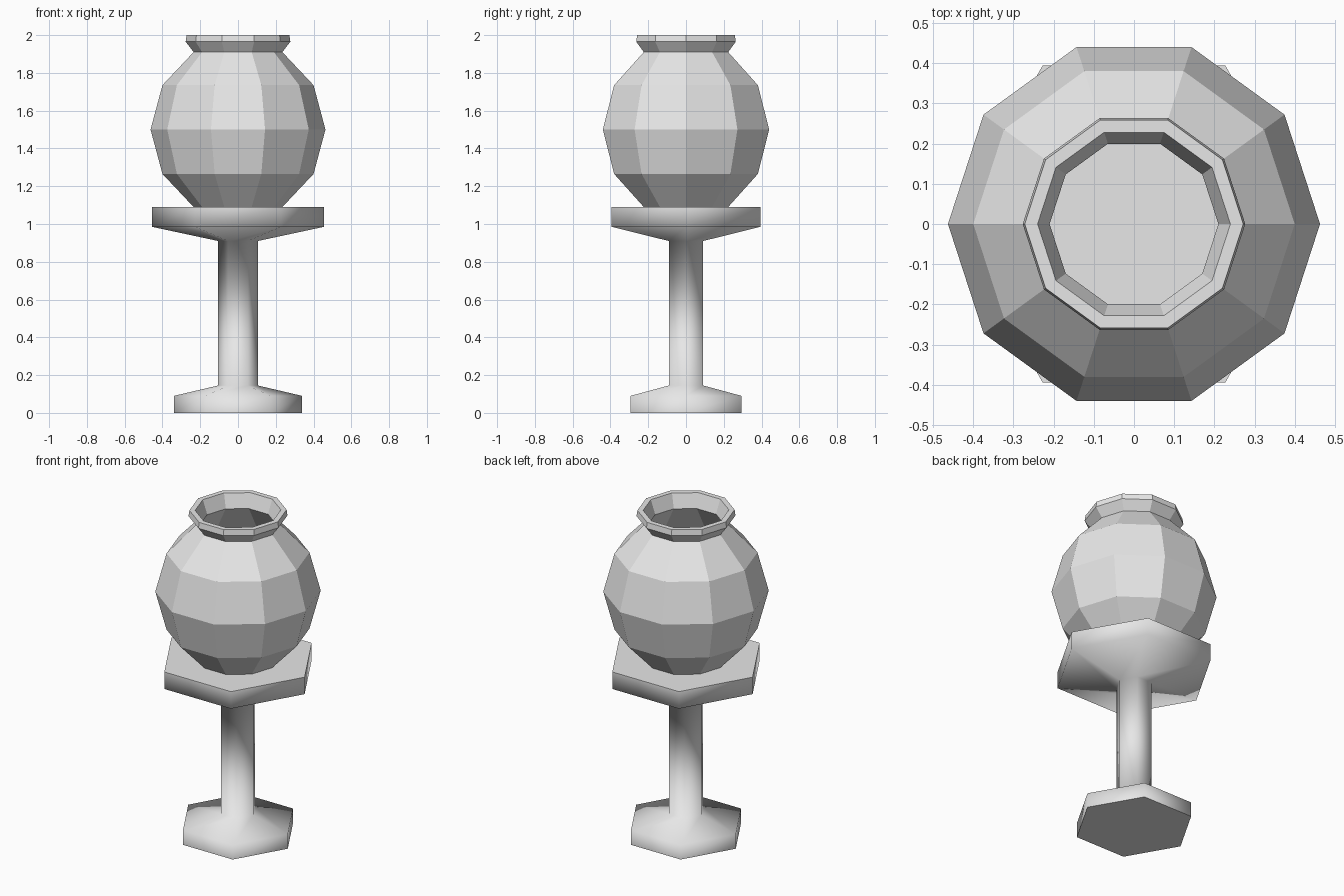
import bpy
import bmesh
from math import cos, sin, tau, radians

cube = bpy.data.objects.get("Cube")
if cube:
    bpy.data.objects.remove(cube, do_unlink=True)

grey = bpy.data.materials.new("plain_grey")
grey.use_nodes = True
grey.diffuse_color = (0.8, 0.8, 0.8, 1)
grey.node_tree.nodes["Principled BSDF"].inputs["Base Color"].default_value = (0.8, 0.8, 0.8, 1)


def lathe(name, profile, sides):
    """Sweep (radius, height) points round z, with a flat cap at both ends."""
    bm = bmesh.new()
    rings = [[bm.verts.new((r * cos(tau * i / sides), r * sin(tau * i / sides), z))
              for i in range(sides)] for r, z in profile]
    for low, high in zip(rings, rings[1:]):
        for i in range(sides):
            j = (i + 1) % sides
            bm.faces.new((low[i], low[j], high[j], high[i]))
    bm.faces.new(rings[0][::-1])
    bm.faces.new(rings[-1])
    mesh = bpy.data.meshes.new(name)
    bm.to_mesh(mesh)
    bm.free()
    mesh.materials.append(grey)
    obj = bpy.data.objects.new(name, mesh)
    bpy.context.collection.objects.link(obj)
    return obj


# Six-sided pedestal: foot, stem and table top, softly shaded round the sides
pedestal = lathe("pedestal", [(0.34, 0), (0.34, 0.09), (0.105, 0.145),
                              (0.105, 0.91), (0.455, 0.985), (0.455, 1.09)], 6)
bpy.ops.object.select_all(action='DESELECT')
pedestal.select_set(True)
bpy.context.view_layer.objects.active = pedestal
bpy.ops.object.shade_smooth_by_angle(angle=radians(80))

# Ten-sided faceted vase: outer wall, flared rim, then hollow inside to its floor
outer = [(0.235, 1.09), (0.4, 1.265), (0.463, 1.5), (0.4, 1.735), (0.235, 1.91)]
rim = [(0.277, 1.965), (0.272, 2.0), (0.24, 2.0)]
inner = [(0.21, 1.915), (0.37, 1.72), (0.43, 1.5), (0.37, 1.28), (0.215, 1.115)]
lathe("vase", outer + rim + inner, 10)
